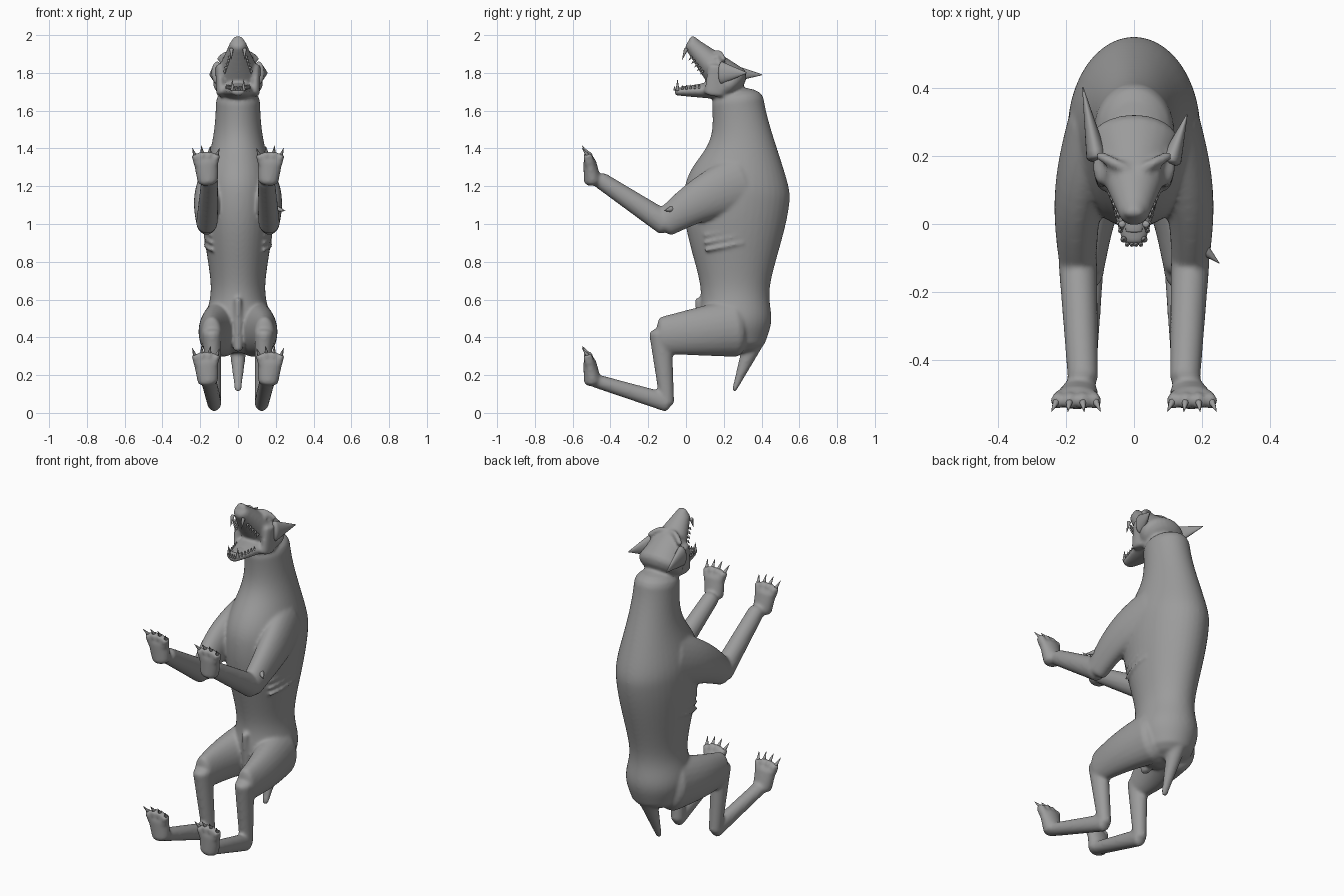
import bpy, bmesh, math
from mathutils import Vector

cube = bpy.data.objects.get("Cube")
if cube:
    bpy.data.objects.remove(cube)

grey = bpy.data.materials.new("plain_grey")
grey.use_nodes = True
grey.diffuse_color = (.33, .33, .33, 1)
grey.node_tree.nodes["Principled BSDF"].inputs["Base Color"].default_value = grey.diffuse_color


def rounded_cap(centre, outward, width, depth):
    """Shrinking rings that close a tube with a soft dome."""
    reach = outward * min(width, depth) * .6
    angles = [math.pi / 8 * step for step in (1, 2, 3)]
    return [(centre + reach * math.sin(a), width * math.cos(a), depth * math.cos(a)) for a in angles]


def tube(bm, rings, sides):
    """Closed tube through rings of (centre, half width, half depth)."""
    first, last = rings[0], rings[-1]
    start_way = (first[0] - rings[1][0]).normalized()
    end_way = (last[0] - rings[-2][0]).normalized()
    rings = (rounded_cap(first[0], start_way, first[1], first[2])[::-1] + rings
             + rounded_cap(last[0], end_way, last[1], last[2]))
    loops = []
    for index, (centre, width, depth) in enumerate(rings):
        before = rings[max(index - 1, 0)][0]
        after = rings[min(index + 1, len(rings) - 1)][0]
        along = (after - before).normalized()
        across = (Vector((1, 0, 0)) - along * along.x).normalized()
        up = along.cross(across)
        loop = []
        for corner in range(sides):
            angle = math.tau * corner / sides
            offset = across * width * math.cos(angle) + up * depth * math.sin(angle)
            loop.append(bm.verts.new(centre + offset))
        loops.append(loop)
    for lower, upper in zip(loops, loops[1:]):
        for k in range(sides):
            n = (k + 1) % sides
            bm.faces.new((lower[k], lower[n], upper[n], upper[k]))
    bm.faces.new(loops[0][::-1])
    bm.faces.new(loops[-1])


def limb(bm, start, end, thick, thin, bend=(0, 0, 0), sides=24, steps=12):
    """Tapered tube between two points, bowed sideways by bend."""
    start, end, bend = Vector(start), Vector(end), Vector(bend)
    rings = []
    for step in range(steps + 1):
        t = step / steps
        centre = start.lerp(end, t) + bend * math.sin(math.pi * t)
        width, depth = Vector(thick).lerp(Vector(thin), t)
        rings.append((centre, width, depth))
    tube(bm, rings, sides)


def flip(point, side):
    return Vector((point[0] * side, point[1], point[2]))


def pair(bm, start, end, thick, thin, bend=(0, 0, 0)):
    for side in (1, -1):
        limb(bm, flip(start, side), flip(end, side), thick, thin, flip(bend, side))


def spike(bm, base, tip, radius):
    limb(bm, base, tip, (radius, radius), (.001, .001), sides=8, steps=3)


def tooth_row(bm, front, back, count, growth):
    """Matching rows of small teeth on both sides of a jaw."""
    front, back, growth = Vector(front), Vector(back), Vector(growth)
    for index in range(count):
        root = front.lerp(back, index / (count - 1))
        for side in (1, -1):
            spike(bm, flip(root, side), flip(root + growth, side), .007)


def bell(value, middle, spread):
    return math.exp(-((value - middle) / spread) ** 2)


def finish(name, bm):
    bmesh.ops.recalc_face_normals(bm, faces=bm.faces)
    mesh = bpy.data.meshes.new(name)
    bm.to_mesh(mesh)
    bm.free()
    mesh.materials.append(grey)
    for face in mesh.polygons:
        face.use_smooth = True
    part = bpy.data.objects.new(name, mesh)
    bpy.context.collection.objects.link(part)
    return part


body, claws, teeth, ears, tongue = (bmesh.new() for _ in range(5))

# Torso and neck: a deep chest, a tucked waist and rounded hips
trunk = []
for step in range(51):
    z = .4 + step / 40
    chest = bell(z, 1.15, .25 if z > 1.15 else .45)
    hips = bell(z, .48, .12)
    centre = Vector((0, .26 + .035 * bell(z, 1.42, .24), z))
    trunk.append((centre, .115 + .08 * chest + .045 * hips, .135 + .145 * chest + .04 * hips))
tube(body, trunk, 40)

# Head: skull with raised snout, nose, dropped jaw, cheeks, brows and eyes
limb(body, (0, .235, 1.745), (0, .03, 1.95), (.135, .105), (.045, .042))
limb(body, (0, .05, 1.965), (0, .03, 1.98), (.03, .02), (.03, .02))
limb(body, (0, .17, 1.71), (0, -.05, 1.7), (.1, .05), (.037, .02))
pair(body, (.09, .15, 1.69), (.095, .17, 1.83), (.025, .055), (.025, .055))
pair(body, (.02, .16, 1.905), (.1, .2, 1.87), (.015, .015), (.015, .015), (0, 0, .015))
pair(body, (.065, .15, 1.88), (.065, .16, 1.88), (.017, .015), (.017, .015))

# Front legs
shoulder, elbow, wrist = (.105, .29, 1.21), (.165, -.11, 1.005), (.15, -.45, 1.23)
pair(body, shoulder, elbow, (.09, .16), (.055, .075), (.025, 0, .025))
pair(body, elbow, wrist, (.057, .065), (.045, .045))
pair(body, (.14, -.34, 1.14), (.14, -.37, 1.15), (.02, .02), (.02, .02))

# Hind legs: thigh, shin and long foot
hip, knee, hock, ankle = (.08, .25, .45), (.14, -.12, .41), (.125, -.1, .055), (.155, -.48, .17)
pair(body, hip, knee, (.115, .155), (.055, .1), (.015, 0, 0))
pair(body, (.138, -.135, .42), hock, (.05, .06), (.036, .038))
pair(body, hock, ankle, (.038, .05), (.042, .036))

# Paws: upright palm, four toes and curled claws
for leg_end in (wrist, ankle):
    z = leg_end[2]
    pair(body, (.16, -.495, z), (.17, -.51, z + .1), (.055, .046), (.065, .034))
    for toe in (-1.5, -.5, .5, 1.5):
        top = z + .15 - .012 * abs(toe)
        knuckle = Vector((.17 + toe * .038, -.52, top))
        pair(body, (.17 + toe * .03, -.51, z + .09), knuckle, (.02, .028), (.019, .024))
        for side in (1, -1):
            tip = knuckle + Vector((toe * .01, -.03, .04))
            spike(claws, flip(knuckle, side), flip(tip, side), .011)

# Tail and belly fold
limb(body, (0, .36, .38), (0, .255, .12), (.05, .055), (.018, .012))
limb(body, (0, .07, .6), (0, .1, .34), (.02, .025), (.027, .03))

# Rib folds on the flanks
for z in (.86, .9, .94):
    pair(body, (.14, .1, z), (.17, .3, z + .04), (.008, .008), (.008, .008), (.015, 0, 0))

# Fuse the overlapping parts into one skin
skin = finish("body", body)
fuse = skin.modifiers.new("fuse", "REMESH")
fuse.mode = "VOXEL"
fuse.voxel_size = .009
fuse.use_smooth_shade = True
soften = skin.modifiers.new("soften", "SMOOTH")
soften.factor = .5
soften.iterations = 8

# Pointed ears laid back, the left one turned outwards
limb(ears, (-.11, .2, 1.8), (-.15, .4, 1.79), (.03, .06), (.002, .003))
limb(ears, (.11, .19, 1.8), (.155, .32, 1.8), (.03, .06), (.002, .003))
finish("ears", ears)

# Fangs and small teeth
for side in (1, -1):
    spike(teeth, (side * .035, 0, 1.925), (side * .035, -.02, 1.87), .011)
    spike(teeth, (side * .03, -.045, 1.71), (side * .03, -.045, 1.765), .01)
tooth_row(teeth, (.045, .03, 1.885), (.07, .09, 1.81), 5, (0, -.015, -.018))
tooth_row(teeth, (.04, -.02, 1.715), (.06, .07, 1.72), 5, (0, 0, .02))
tooth_row(teeth, (.006, -.06, 1.71), (.02, -.06, 1.71), 2, (0, 0, .02))
finish("teeth", teeth)

# Claws, with a spur on the left elbow
spike(claws, (.2, -.07, 1.08), (.25, -.115, 1.07), .02)
finish("claws", claws)

# Tongue
limb(tongue, (0, .12, 1.73), (0, -.02, 1.722), (.04, .012), (.024, .008))
finish("tongue", tongue)
